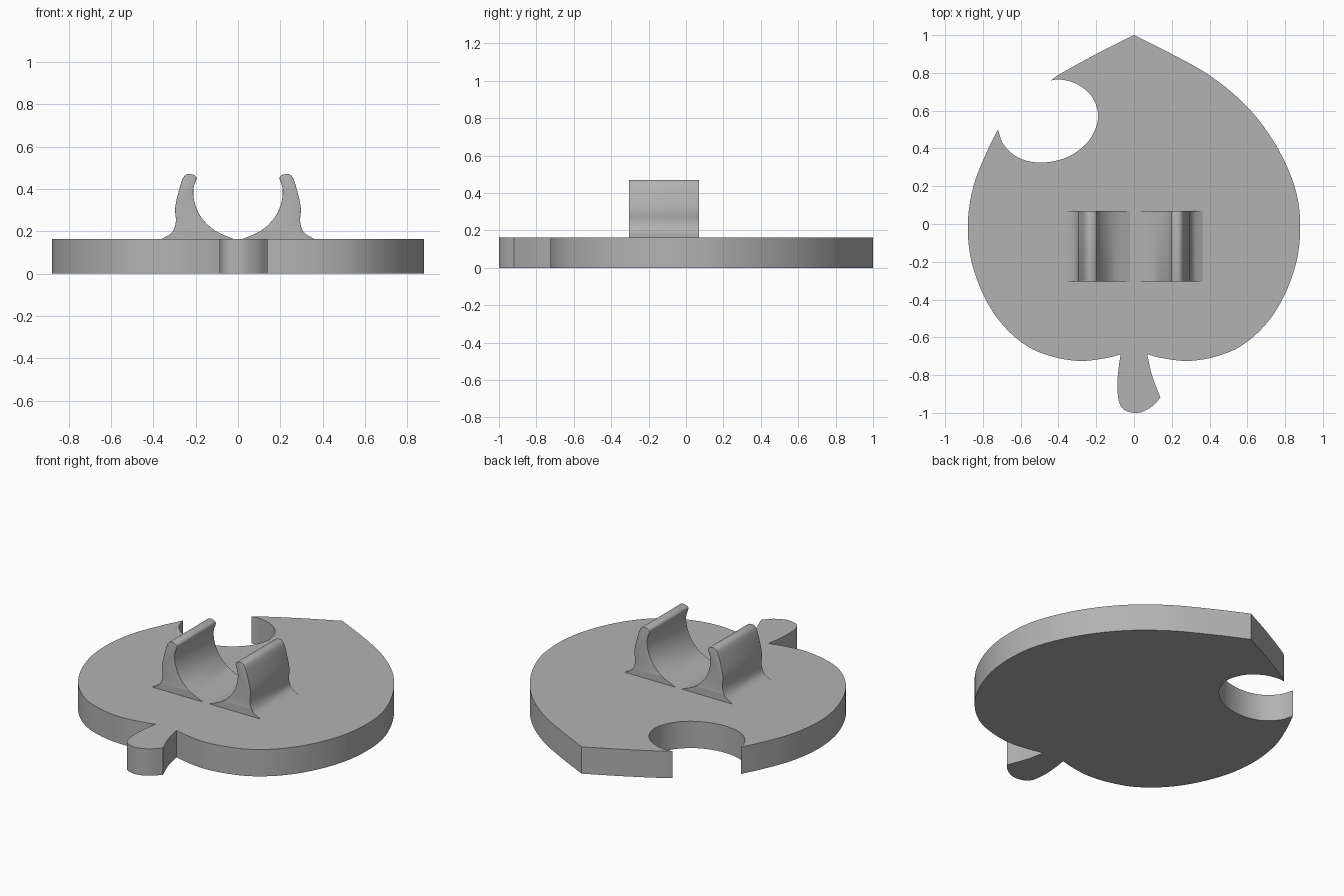
import bpy
import bmesh
from mathutils import Vector

if "Cube" in bpy.data.objects:
    bpy.data.objects.remove(bpy.data.objects["Cube"])

GREY = (0.45, 0.45, 0.45, 1)
grey = bpy.data.materials.new("plain grey")
grey.use_nodes = True
grey.diffuse_color = GREY
grey.node_tree.nodes["Principled BSDF"].inputs["Base Color"].default_value = GREY


def smooth_path(points, steps=5):
    """Catmull-Rom curve through 2D points; the last point is left out."""
    p = [Vector(q) for q in points]
    p = [2 * p[0] - p[1]] + p + [2 * p[-1] - p[-2]]
    out = []
    for a, b, c, d in zip(p, p[1:], p[2:], p[3:]):
        for i in range(steps):
            t = i / steps
            out.append(0.5 * (2 * b + (c - a) * t + (2 * a - 5 * b + 4 * c - d) * t**2
                              + (3 * b - a - 3 * c + d) * t**3))
    return out


def extrude_profile(name, verts, direction, bevel_rule=None):
    """Closed prism from a planar loop, with optional rounded end edges."""
    bm = bmesh.new()
    face = bm.faces.new([bm.verts.new(v) for v in verts])
    res = bmesh.ops.extrude_face_region(bm, geom=[face], use_keep_orig=True)
    moved = [g for g in res["geom"] if isinstance(g, bmesh.types.BMVert)]
    bmesh.ops.translate(bm, verts=moved, vec=direction)
    bmesh.ops.recalc_face_normals(bm, faces=bm.faces)
    if bevel_rule:
        edges = [e for e in bm.edges if bevel_rule(e)]
        bmesh.ops.bevel(bm, geom=edges, offset=0.01, segments=3, profile=0.5,
                        affect='EDGES', clamp_overlap=True)
    mesh = bpy.data.meshes.new(name)
    bm.to_mesh(mesh)
    bm.free()
    mesh.materials.append(grey)
    obj = bpy.data.objects.new(name, mesh)
    bpy.context.collection.objects.link(obj)
    bpy.ops.object.select_all(action='DESELECT')
    obj.select_set(True)
    bpy.context.view_layer.objects.active = obj
    bpy.ops.object.shade_smooth_by_angle(angle=0.6)
    return obj


# Leaf plate: smooth runs joined at sharp corners
lobe = [(0.85, 0.2), (0.88, 0), (0.86, -0.2), (0.79, -0.39), (0.69, -0.54),
        (0.56, -0.65), (0.42, -0.705), (0.28, -0.725), (0.15, -0.71), (0.07, -0.69)]
right_side = [(0, 1), (0.2, 0.9), (0.41, 0.78), (0.6, 0.62), (0.75, 0.42)] + lobe
stem_side = [(0.07, -0.69), (0.095, -0.8), (0.14, -0.92)]
stem_end = [(0.14, -0.92), (0.09, -0.97), (0.02, -1), (-0.05, -0.985), (-0.08, -0.94),
            (-0.088, -0.85), (-0.08, -0.75), (-0.07, -0.69)]
left_side = [(-x, y) for x, y in reversed(lobe)] + [(-0.78, 0.38), (-0.72, 0.5)]
bite = [(-0.72, 0.5), (-0.69, 0.42), (-0.61, 0.35), (-0.49, 0.325), (-0.35, 0.355),
        (-0.24, 0.44), (-0.19, 0.56), (-0.22, 0.67), (-0.3, 0.74), (-0.39, 0.765), (-0.44, 0.76)]
tip_side = [(-0.44, 0.76), (-0.39, 0.795), (-0.2, 0.9), (0, 1)]
outline = []
for run in (right_side, stem_side, stem_end, left_side, bite, tip_side):
    outline += smooth_path(run)
extrude_profile("leaf_plate", [(p.x, p.y, 0) for p in outline], (0, 0, 0.163))

# Clip arms: curved jaws with rounded ends
jaw = smooth_path([(0.02, 0.163), (0.11, 0.204), (0.173, 0.265), (0.205, 0.335),
                   (0.211, 0.4), (0.197, 0.455), (0.23, 0.471), (0.258, 0.455),
                   (0.28, 0.39), (0.297, 0.31), (0.294, 0.245), (0.312, 0.195), (0.362, 0.163)])
jaw += [Vector((0.362, 0.163)), Vector((0.362, 0.15)), Vector((0.02, 0.15))]


def end_edge(e):
    a, b = (v.co for v in e.verts)
    return abs(a.y - b.y) < 1e-4 and min(a.z, b.z) > 0.2


for side, sign in (("left", 1), ("right", -1)):
    extrude_profile("clip_arm_" + side, [(sign * p.x, -0.305, p.y) for p in jaw],
                    (0, 0.375, 0), end_edge)
